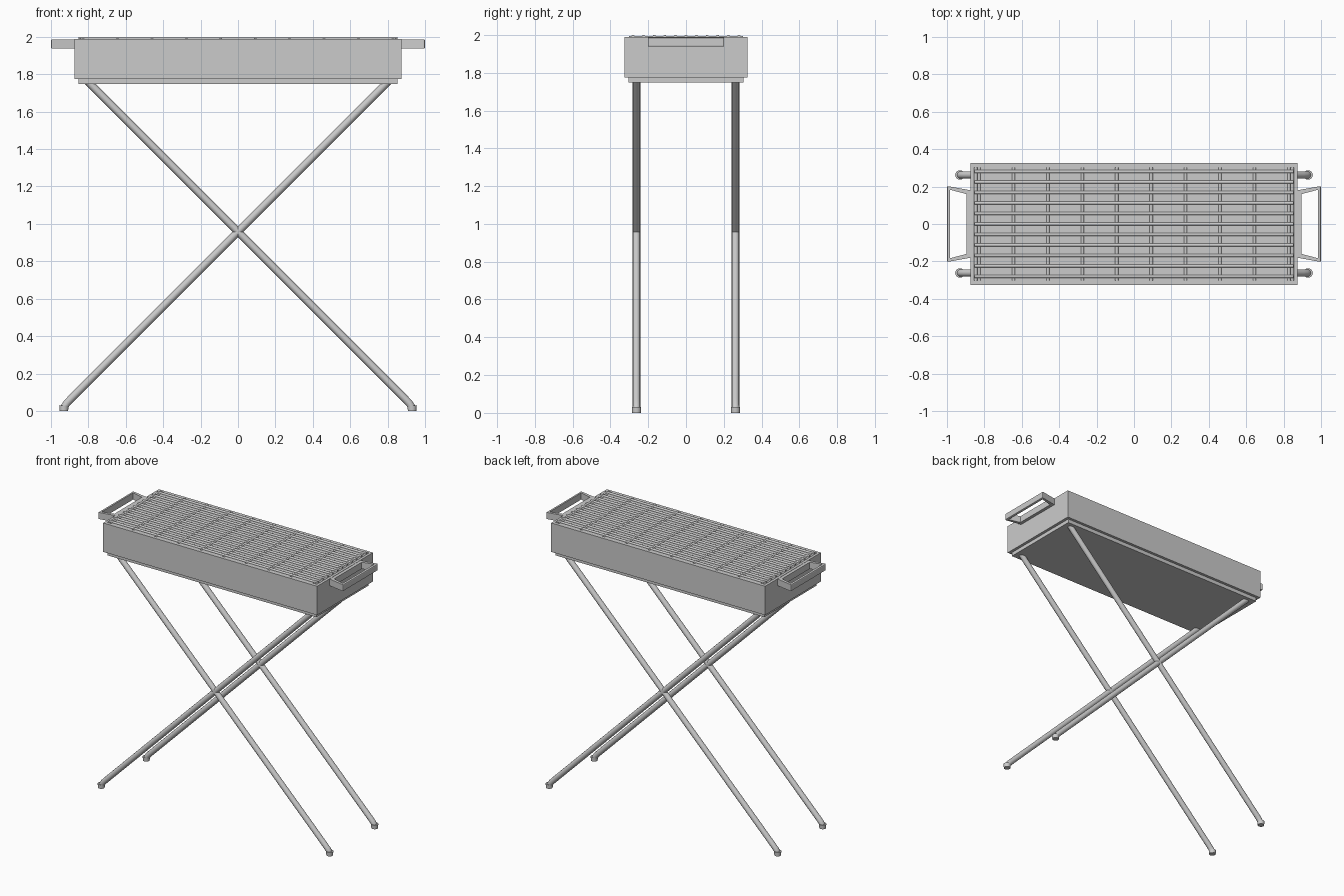
import bpy, bmesh, math
from mathutils import Vector, Matrix

if "Cube" in bpy.data.objects:
    bpy.data.objects.remove(bpy.data.objects["Cube"])


def finish(name, bm, smooth=False):
    bmesh.ops.recalc_face_normals(bm, faces=bm.faces)
    me = bpy.data.meshes.new(name)
    bm.to_mesh(me)
    bm.free()
    ob = bpy.data.objects.new(name, me)
    bpy.context.collection.objects.link(ob)
    if smooth:
        shade(ob)
    return ob


def shade(ob):
    bpy.ops.object.select_all(action='DESELECT')
    ob.select_set(True)
    bpy.context.view_layer.objects.active = ob
    bpy.ops.object.shade_smooth_by_angle(angle=math.radians(40))


def add_box(bm, sx, sy, z0, z1):
    m = Matrix.Translation((0, 0, (z0 + z1) / 2)) @ Matrix.Diagonal((2 * sx, 2 * sy, z1 - z0, 1))
    bmesh.ops.create_cube(bm, size=1, matrix=m)


def add_rod(bm, a, b, r, sides=10):
    a, b = Vector(a), Vector(b)
    d = b - a
    m = Matrix.Translation((a + b) / 2) @ d.to_track_quat('Z', 'Y').to_matrix().to_4x4()
    bmesh.ops.create_cone(bm, cap_ends=True, segments=sides, radius1=r, radius2=r,
                          depth=d.length, matrix=m)


# Fire tray: closed box, the grate lies half sunk in its top
bm = bmesh.new()
add_box(bm, 0.873, 0.325, 1.776, 1.989)
finish("fire_tray", bm)

# Base plate below the tray
bm = bmesh.new()
add_box(bm, 0.852, 0.305, 1.748, 1.777)
finish("base_plate", bm)

# Grill grate: long bars resting on cross bars
bm = bmesh.new()
for i in range(11):
    y = -0.28 + 0.056 * i
    add_rod(bm, (-0.852, y, 1.991), (0.852, y, 1.991), 0.009)
for x in [-0.846, 0.846] + [-0.828 + 0.184 * i for i in range(10)]:
    add_rod(bm, (x, -0.302, 1.986), (x, 0.302, 1.986), 0.009)
finish("grill_grate", bm, True)

# Handles: flared closed frames on both ends
outer = [(0.872, -0.18), (1.0, -0.203), (1.0, 0.203), (0.872, 0.18)]
inner = [(0.896, -0.16), (0.983, -0.183), (0.983, 0.183), (0.896, 0.16)]
for side, name in ((-1, "left_handle"), (1, "right_handle")):
    bm = bmesh.new()
    rings = [[bm.verts.new((side * x, y, z)) for x, y in loop]
             for loop, z in ((outer, 1.938), (outer, 1.987), (inner, 1.987), (inner, 1.938))]
    for k in range(4):
        p, q = rings[k], rings[(k + 1) % 4]
        for i in range(4):
            j = (i + 1) % 4
            bm.faces.new((p[i], p[j], q[j], q[i]))
    # Chamfer the edges of the grip's outer face
    grip = [e for e in bm.edges if all(abs(v.co.x) > 0.995 for v in e.verts)]
    bmesh.ops.bevel(bm, geom=grip, offset=0.007, segments=2, profile=0.5, affect='EDGES')
    finish(name, bm)

# Crossed legs, bent upright at the bottom, each with a foot cap
for y, row in ((-0.262, "front"), (0.262, "back")):
    for s, side in ((-1, "left"), (1, "right")):
        path = [(-0.81, 1.768), (0.895, 0.063), (0.915, 0.042), (0.927, 0.024), (0.931, 0.002)]
        cu = bpy.data.curves.new("leg", 'CURVE')
        cu.dimensions = '3D'
        cu.bevel_depth = 0.02
        cu.bevel_resolution = 4
        cu.use_fill_caps = True
        sp = cu.splines.new('POLY')
        sp.points.add(len(path) - 1)
        for pt, (x, z) in zip(sp.points, path):
            pt.co = (s * x, y, z, 1)
        ob = bpy.data.objects.new(f"{row}_leg_{side}", cu)
        bpy.context.collection.objects.link(ob)
        bpy.ops.object.select_all(action='DESELECT')
        ob.select_set(True)
        bpy.context.view_layer.objects.active = ob
        bpy.ops.object.convert(target='MESH')
        shade(bpy.context.view_layer.objects.active)

        bm = bmesh.new()
        bmesh.ops.create_cone(bm, cap_ends=True, segments=16, radius1=0.023, radius2=0.025, depth=0.03,
                              matrix=Matrix.Translation((s * 0.931, y, 0.015)))
        finish(f"{row}_foot_{side}", bm, True)
